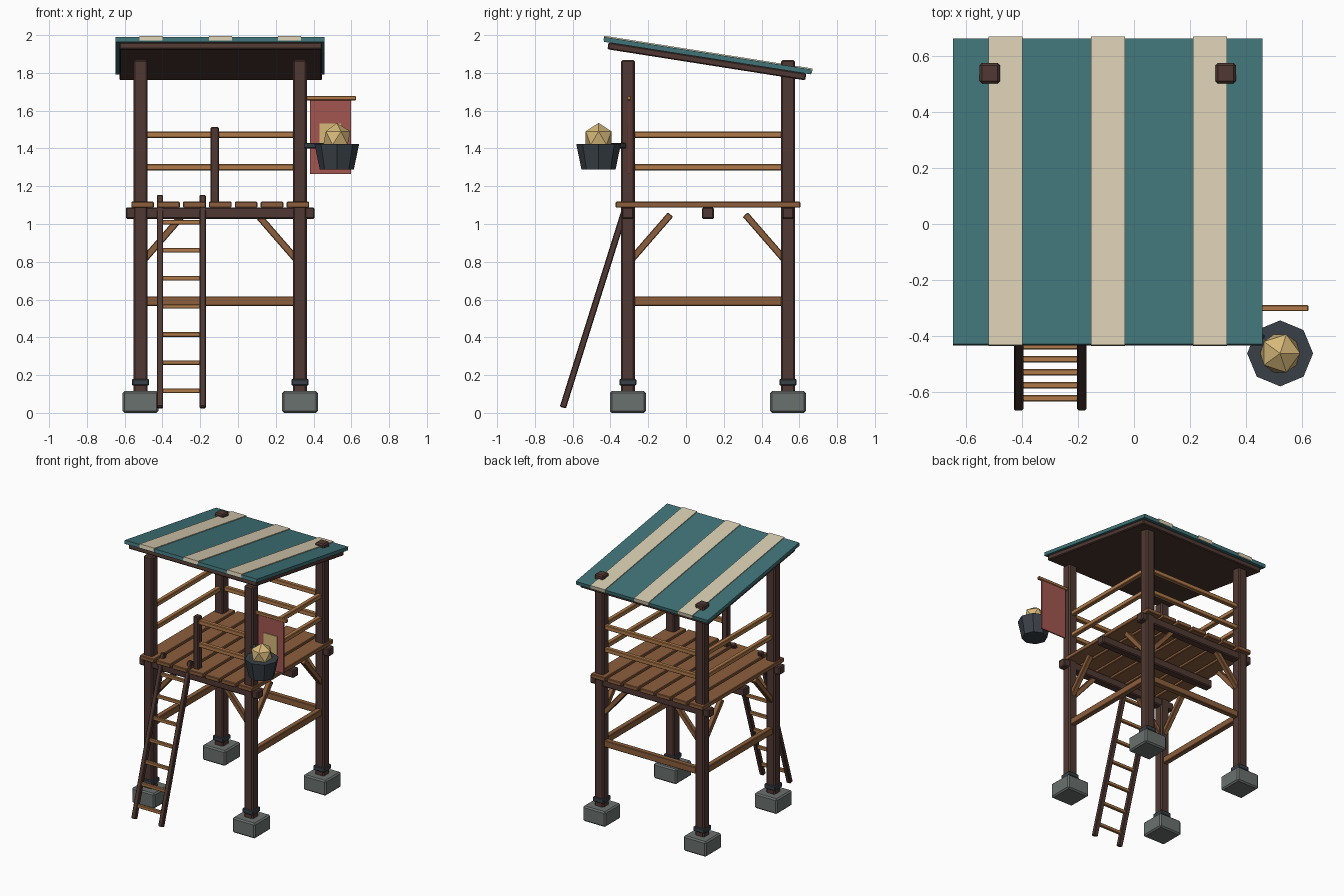
import bpy, bmesh, math
from mathutils import Vector, Matrix

if "Cube" in bpy.data.objects:
    bpy.data.objects.remove(bpy.data.objects["Cube"])


def material(name, r, g, b):
    lin = lambda c: ((c / 255 + 0.055) / 1.055) ** 2.4
    m = bpy.data.materials.new(name)
    m.diffuse_color = (lin(r), lin(g), lin(b), 1)
    m.use_nodes = True
    m.node_tree.nodes["Principled BSDF"].inputs["Base Color"].default_value = m.diffuse_color
    return m


DARK = material("dark_wood", 80, 57, 51)
PLANK = material("plank_wood", 140, 94, 60)
RAIL = material("light_wood", 176, 122, 74)
TEAL = material("teal_cloth", 64, 115, 120)
CREAM = material("cream_cloth", 215, 204, 176)
RED = material("red_cloth", 163, 86, 81)
METAL = material("dark_metal", 57, 64, 71)
STONE = material("grey_stone", 106, 113, 111)
GOLD = material("pale_gold", 214, 184, 122)


def finish(name, bm, mat, matrix=Matrix()):
    me = bpy.data.meshes.new(name)
    bm.to_mesh(me)
    bm.free()
    me.materials.append(mat)
    ob = bpy.data.objects.new(name, me)
    ob.matrix_world = matrix
    bpy.context.collection.objects.link(ob)
    return ob


def box(name, lo, hi, mat, bevel=0.004, matrix=Matrix()):
    """Chamfered box between two corners."""
    lo, hi = Vector(lo), Vector(hi)
    bm = bmesh.new()
    bmesh.ops.create_cube(bm, size=1)
    bmesh.ops.scale(bm, vec=hi - lo, verts=bm.verts)
    bmesh.ops.translate(bm, vec=(lo + hi) / 2, verts=bm.verts)
    if bevel:
        bmesh.ops.bevel(bm, geom=bm.edges[:], offset=bevel, segments=1, affect='EDGES')
    return finish(name, bm, mat, matrix)


def bar(name, a, b, w, h, mat, bevel=0.004):
    """Square timber from a to b; w is its level width, h its other side."""
    a, b = Vector(a), Vector(b)
    d = (b - a).normalized()
    side = d.cross((0, 0, 1)).normalized()
    up = side.cross(d)
    m = Matrix((side, d, up)).transposed().to_4x4()
    m.translation = a
    return box(name, (-w / 2, 0, -h / 2), (w / 2, (b - a).length, h / 2), mat, bevel, m)


XL, XR, YF, YB = -0.516, 0.328, -0.308, 0.54
XM, YM = (XL + XR) / 2, (YF + YB) / 2

# Corner posts with stone footings, metal collars and braces
for x in (XL, XR):
    for y in (YF, YB):
        box("post", (x - 0.037, y - 0.037, 0.05), (x + 0.037, y + 0.037, 1.868), DARK, 0.009)
        box("footing", (x - 0.095, y - 0.095, 0), (x + 0.095, y + 0.095, 0.115), STONE, 0.01)
        box("collar", (x - 0.045, y - 0.045, 0.145), (x + 0.045, y + 0.045, 0.18), METAL, 0.005)
        sx = 1 if x < XM else -1
        sy = 1 if y < YM else -1
        bar("brace", (x, y, 0.79), (x + sx * 0.226, y, 1.05), 0.036, 0.036, PLANK)
        bar("brace", (x, y, 0.79), (x, y + sy * 0.226, 1.05), 0.036, 0.036, PLANK)

# Deck beams and planks
for y in (YF, YM, YB):
    box("deck_beam", (-0.594, y - 0.032, 1.027), (0.406, y + 0.032, 1.088), DARK, 0.007)
for i in range(7):
    x = XM + (i - 3) * 0.137
    box("deck_plank", (x - 0.06, -0.372, 1.087), (x + 0.06, 0.605, 1.118), PLANK, 0.004)

# Guard rails and lower ties on the left, right and back
sides = [((XL, YF), (XL, YB)), ((XR, YF), (XR, YB)), ((XL, YB), (XR, YB))]
for (ax, ay), (bx, by) in sides:
    for z in (1.30, 1.472):
        bar("guard_rail", (ax, ay, z), (bx, by, z), 0.033, 0.033, RAIL)
    bar("lower_tie", (ax, ay, 0.592), (bx, by, 0.592), 0.04, 0.05, PLANK)

# Short front rail beside the ladder opening
box("gate_post", (-0.145, YF - 0.023, 1.09), (-0.1, YF + 0.023, 1.513), DARK, 0.006)
for z in (1.30, 1.472):
    bar("front_rail", (-0.123, YF, z), (XR, YF, z), 0.033, 0.033, RAIL)

# Leaning ladder
foot, head = Vector((0, -0.652, 0.028)), Vector((0, -0.3, 1.15))
for x in (-0.413, -0.187):
    off = Vector((x, 0, 0))
    bar("ladder_stile", foot + off, head + off, 0.034, 0.034, DARK, 0.005)
for i in range(7):
    z = 0.118 + i * 0.1485
    y = foot.y + (z - foot.z) * (head.y - foot.y) / (head.z - foot.z)
    bar("ladder_rung", (-0.413, y, z), (-0.187, y, z), 0.022, 0.024, RAIL, 0.003)

# Sloping roof: frame, cloth and stripes, laid out along the slope
slope = Matrix.Translation((0, -0.43, 1.99)) @ Matrix.Rotation(-math.atan(0.157), 4, 'X')
L = 1.108
box("roof_frame", (-0.628, 0.024, -0.062), (0.445, L - 0.024, -0.025), DARK, 0.006, slope)
box("roof_cloth", (-0.648, 0, -0.026), (0.459, L, 0), TEAL, 0, slope)
for x in (-0.46, -0.093, 0.272):
    box("roof_stripe", (x - 0.061, -0.004, -0.02), (x + 0.061, L + 0.005, 0.006), CREAM, 0, slope)

# Hanging banner with a square patch
box("banner_bar", (0.33, -0.312, 1.655), (0.624, -0.29, 1.677), RAIL, 0.003)
box("banner", (0.38, -0.306, 1.265), (0.597, -0.296, 1.656), RED, 0)
box("banner_patch", (0.432, -0.311, 1.395), (0.545, -0.305, 1.532), GOLD, 0)

# Octagonal brazier on an arm, holding a faceted glow stone
bowl = bmesh.new()
bmesh.ops.create_cone(bowl, cap_ends=True, segments=8, radius1=0.09, radius2=0.118, depth=0.135)
finish("brazier", bowl, METAL, Matrix.Translation((0.523, -0.463, 1.355)))
bar("brazier_arm", (0.35, -0.325, 1.415), (0.46, -0.413, 1.415), 0.03, 0.03, METAL)
gem = bmesh.new()
bmesh.ops.create_icosphere(gem, subdivisions=1, radius=0.08)
finish("glow_stone", gem, GOLD, Matrix.Translation((0.523, -0.463, 1.455)))
